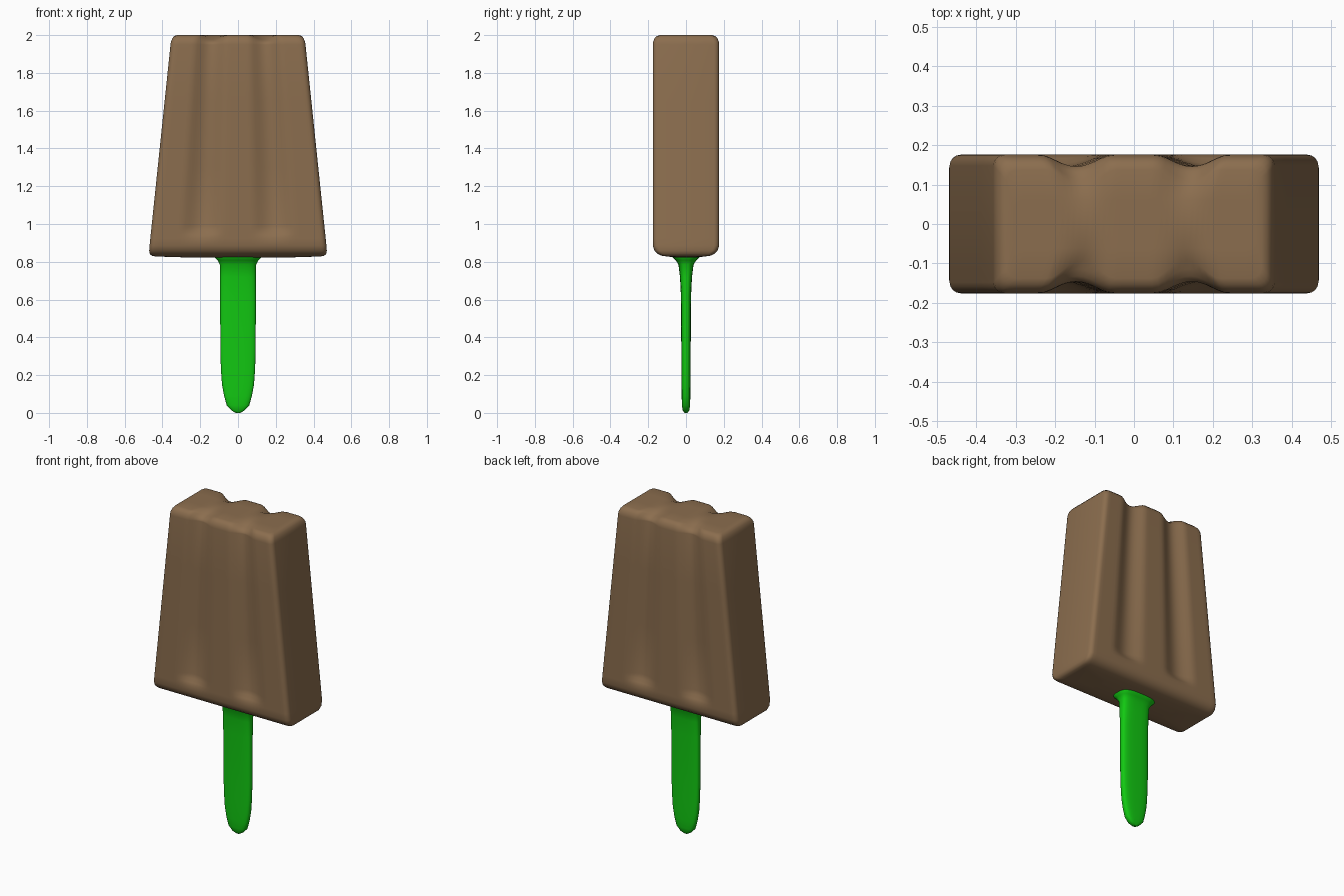
import bpy, bmesh, math

if "Cube" in bpy.data.objects:
    bpy.data.objects.remove(bpy.data.objects["Cube"])

def material(name, color):
    m = bpy.data.materials.new(name)
    m.diffuse_color = (*color, 1)
    m.use_nodes = True
    m.node_tree.nodes["Principled BSDF"].inputs["Base Color"].default_value = m.diffuse_color
    return m

def make_object(name, bm, mat, angle):
    bmesh.ops.recalc_face_normals(bm, faces=bm.faces)
    me = bpy.data.meshes.new(name)
    bm.to_mesh(me)
    bm.free()
    ob = bpy.data.objects.new(name, me)
    bpy.context.collection.objects.link(ob)
    me.materials.append(mat)
    bpy.ops.object.select_all(action='DESELECT')
    ob.select_set(True)
    bpy.context.view_layer.objects.active = ob
    bpy.ops.object.shade_smooth_by_angle(angle=math.radians(angle))
    return ob

def loft(rings):
    """Skin the rings, closing both ends with strips from front to back."""
    bm = bmesh.new()
    loops = [[bm.verts.new(p) for p in r] for r in rings]
    n = len(loops[0])
    for a, b in zip(loops, loops[1:]):
        for i in range(n):
            j = (i + 1) % n
            bm.faces.new((a[i], a[j], b[j], b[i]))
    for r in (loops[0], loops[-1]):
        for i in range(n // 2 - 1):
            bm.faces.new((r[i], r[i + 1], r[n - 2 - i], r[n - 1 - i]))
    return bm

# Ice block: tapered, with two shallow grooves on the front and back
COLS = 40
DEPTH, HY, CORNER = 0.03, 0.176, 0.028

def groove(u):
    s = abs(abs(u) - 0.41) / 0.25
    return (0.5 + 0.5 * math.cos(math.pi * s)) ** 0.75 if s < 1 else 0.0

def block_ring(z, inset_x, inset_y, g, dip=0.0, extra=0.0):
    t = (min(z, 2.0) - 0.83) / 1.17
    hx = 0.474 + (0.352 - 0.474) * t - inset_x
    hy = HY - inset_y
    r = min(CORNER, hy * 0.5)
    front = []
    for k in range(4):
        a = math.pi / 2 * k / 4
        front.append((-hx + r * (1 - math.cos(a)), -hy + r * (1 - math.sin(a)), z))
    for i in range(COLS + 1):
        x = (hx - r) * (2 * i / COLS - 1)
        d = groove(x / hx)
        front.append((x, -hy + d * (DEPTH * g + extra), z - d * dip))
    front += [(-x, y, zz) for x, y, zz in reversed(front[:4])]
    return front + [(x, -y, zz) for x, y, zz in reversed(front)]

block = loft([block_ring(*a) for a in (
    (0.823, 0.20, 0.12, 0),
    (0.828, 0.04, 0.075, 0),
    (0.832, 0.018, 0.048, 0),
    (0.841, 0.006, 0.028, 0),
    (0.858, 0.001, 0.010, 0),
    (0.885, 0, 0, 0),
    (0.925, 0, 0, 0),
    (0.945, 0, 0, 0.3),
    (0.965, 0, 0, 0.75),
    (0.99, 0, 0, 1),
    (1.30, 0, 0, 1),
    (1.65, 0, 0, 1),
    (1.95, 0, 0, 1),
    (1.965, 0.001, 0.002, 1, 0.008),
    (1.983, 0.006, 0.010, 1, 0.014, 0.004),
    (1.995, 0.015, 0.022, 1, 0.018, 0.010),
    (2.00, 0.028, 0.038, 1, 0.014, 0.015),
    (2.00, 0.045, 0.115, 0),
)])
make_object("ice_block", block, material("chocolate", (0.26, 0.155, 0.077)), 50)

# Stick: flat rounded bar with tapered tip and a flare where it meets the block
def stick_ring(z, hx, hy, n=24):
    pts = []
    for i in range(n):
        a = math.pi + 2 * math.pi * (i + 0.5) / n
        c, s = math.cos(a), math.sin(a)
        pts.append((hx * math.copysign(abs(c) ** 0.6, c),
                    hy * math.copysign(abs(s) ** 0.6, s), z))
    return pts

stick = loft([stick_ring(*a) for a in (
    (0.0, 0.012, 0.008),
    (0.012, 0.034, 0.017),
    (0.04, 0.06, 0.022),
    (0.09, 0.074, 0.023),
    (0.15, 0.085, 0.024),
    (0.23, 0.091, 0.024),
    (0.34, 0.094, 0.025),
    (0.62, 0.095, 0.027),
    (0.72, 0.095, 0.032),
    (0.785, 0.097, 0.040),
    (0.808, 0.108, 0.055),
    (0.828, 0.128, 0.075),
    (0.86, 0.128, 0.075),
)])
make_object("stick", stick, material("green", (0.006, 0.58, 0.006)), 50)
